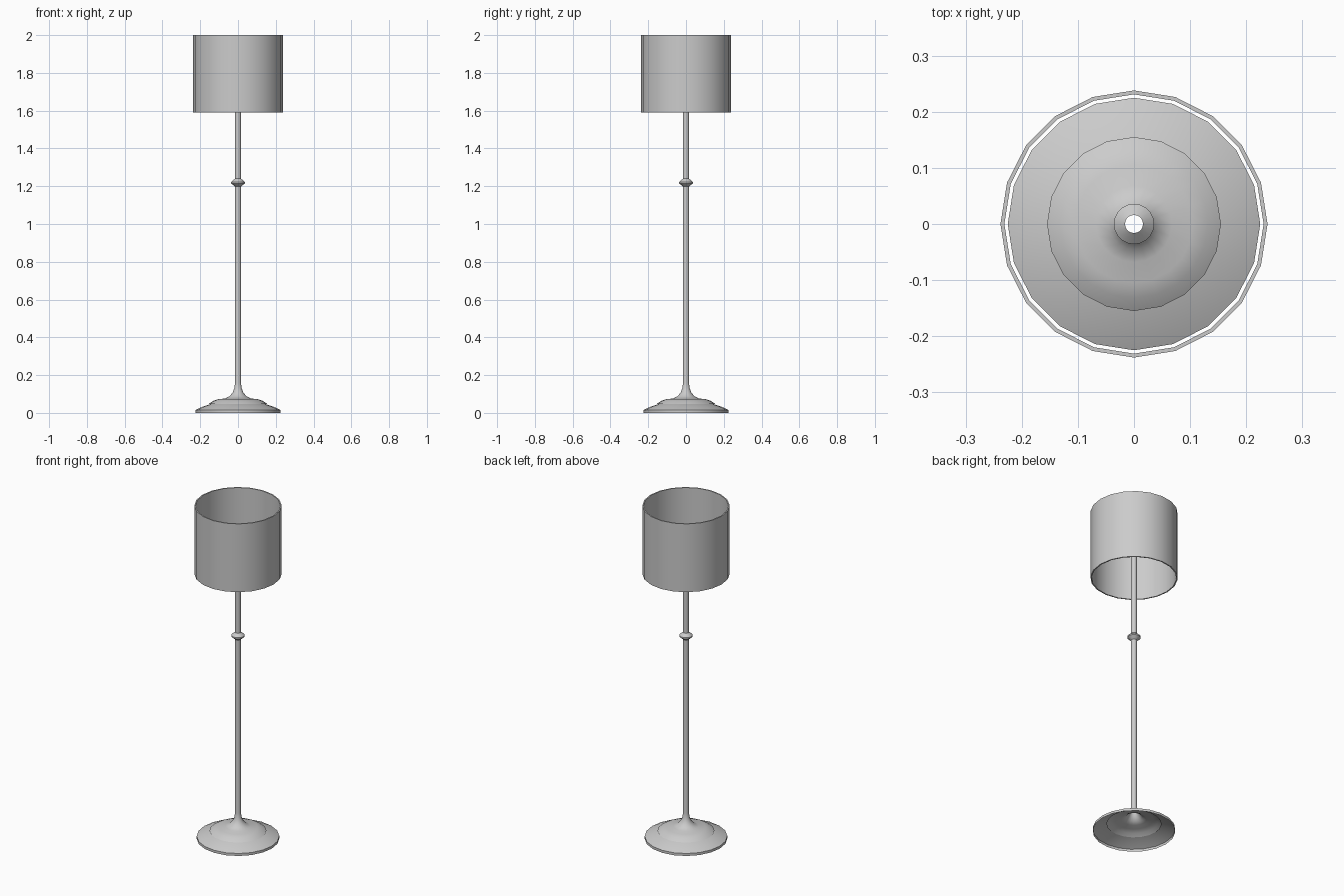
import bpy, bmesh
from math import sin, cos, tau, radians

if "Cube" in bpy.data.objects:
    bpy.data.objects.remove(bpy.data.objects["Cube"])

SIDES = 20


def lathe(name, profile, closed=False):
    """Revolve (radius, z) points around the z axis."""
    bm = bmesh.new()
    rings = [[bm.verts.new((r * cos(tau * i / SIDES), r * sin(tau * i / SIDES), z))
              for i in range(SIDES)] for r, z in profile]
    pairs = list(zip(rings, rings[1:]))
    if closed:
        pairs.append((rings[-1], rings[0]))
    for a, b in pairs:
        for i in range(SIDES):
            j = (i + 1) % SIDES
            bm.faces.new((a[i], a[j], b[j], b[i]))
    mesh = bpy.data.meshes.new(name)
    bm.to_mesh(mesh)
    bm.free()
    obj = bpy.data.objects.new(name, mesh)
    bpy.context.collection.objects.link(obj)
    bpy.ops.object.select_all(action='DESELECT')
    obj.select_set(True)
    bpy.context.view_layer.objects.active = obj
    bpy.ops.object.shade_smooth_by_angle(angle=radians(35))
    return obj


# Hollow stepped foot flaring into the open tube pole, with a collar knob
lathe("stand", [
    (0.225, 0.0), (0.225, 0.015), (0.19, 0.032), (0.148, 0.046),
    (0.155, 0.048), (0.132, 0.063), (0.105, 0.073), (0.068, 0.076),
    (0.045, 0.088), (0.028, 0.108), (0.019, 0.132), (0.016, 0.16),
    (0.016, 1.198), (0.022, 1.203), (0.036, 1.215), (0.036, 1.223),
    (0.022, 1.235), (0.016, 1.24), (0.016, 1.79),
])

# Thin drum shade, open at top and bottom
lathe("lamp_shade", [
    (0.238, 1.59), (0.238, 2.0), (0.231, 2.0), (0.231, 1.59),
], closed=True)
